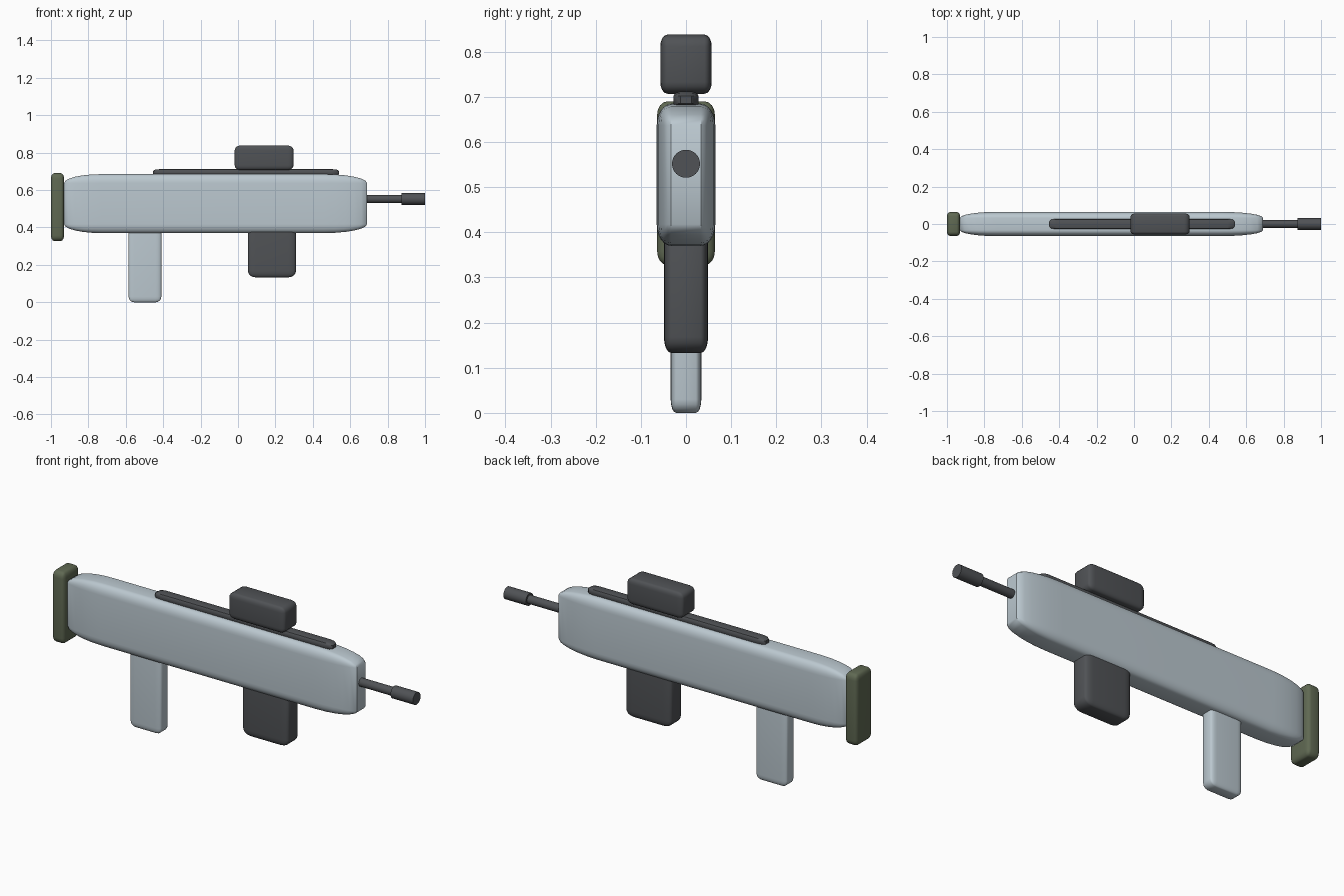
import bpy, bmesh, math
from mathutils import Matrix

cube = bpy.data.objects.get("Cube")
if cube:
    bpy.data.objects.remove(cube, do_unlink=True)


def material(name, rgb):
    m = bpy.data.materials.new(name)
    m.use_nodes = True
    m.diffuse_color = (*rgb, 1)
    m.node_tree.nodes["Principled BSDF"].inputs["Base Color"].default_value = (*rgb, 1)
    return m


pale = material("pale blue grey", (0.50, 0.58, 0.63))
dark = material("dark grey", (0.08, 0.085, 0.092))
olive = material("olive green", (0.115, 0.14, 0.085))


def finish(bm, name, mat, angle=35):
    mesh = bpy.data.meshes.new(name)
    bm.to_mesh(mesh)
    bm.free()
    mesh.materials.append(mat)
    obj = bpy.data.objects.new(name, mesh)
    bpy.context.collection.objects.link(obj)
    bpy.ops.object.select_all(action='DESELECT')
    bpy.context.view_layer.objects.active = obj
    obj.select_set(True)
    bpy.ops.object.shade_smooth_by_angle(angle=math.radians(angle))
    return obj


def rounded_box(name, mat, low, high, radii, segments=4, right_radius=None):
    """Box with its own rounding length on each axis, optionally another at +x."""
    bm = bmesh.new()
    bmesh.ops.create_cube(bm, size=2)
    bmesh.ops.bevel(bm, geom=bm.edges[:], offset=0.5, offset_type='OFFSET',
                    segments=segments, profile=0.5, affect='EDGES')
    for v in bm.verts:
        for i in range(3):
            c = v.co[i]
            r = right_radius if (right_radius and i == 0 and c > 0) else radii[i]
            inset = (1 - abs(c)) / 0.5 * r
            v.co[i] = high[i] - inset if c > 0 else low[i] + inset
    return finish(bm, name, mat)


def rod(name, mat, x0, x1, radius, z):
    bm = bmesh.new()
    bmesh.ops.create_cone(bm, cap_ends=True, segments=32, radius1=radius,
                          radius2=radius, depth=x1 - x0)
    bm.transform(Matrix.Translation(((x0 + x1) / 2, 0, z))
                 @ Matrix.Rotation(math.pi / 2, 4, 'Y'))
    return finish(bm, name, mat)


# Main body with long tapering ends
rounded_box("body", pale, (-0.93, -0.065, 0.37), (0.69, 0.065, 0.685),
            (0.20, 0.032, 0.048), segments=6, right_radius=0.23)

# Rear plate
rounded_box("butt_plate", olive, (-1.0, -0.064, 0.328), (-0.93, 0.064, 0.69),
            (0.017, 0.022, 0.03))

# Parts hanging below the body
rounded_box("grip", pale, (-0.585, -0.034, 0.0), (-0.41, 0.034, 0.42),
            (0.03, 0.012, 0.03))
rounded_box("magazine", dark, (0.053, -0.049, 0.133), (0.31, 0.049, 0.43),
            (0.042, 0.016, 0.035))

# Top rail and sight
rounded_box("top_rail", dark, (-0.455, -0.028, 0.675), (0.54, 0.028, 0.712),
            (0.04, 0.016, 0.01), segments=2)
rounded_box("sight", dark, (-0.018, -0.057, 0.707), (0.297, 0.057, 0.838),
            (0.03, 0.016, 0.026))

# Barrel and muzzle
rod("barrel", dark, 0.6, 0.9, 0.021, 0.552)
rod("muzzle", dark, 0.875, 1.0, 0.031, 0.552)
